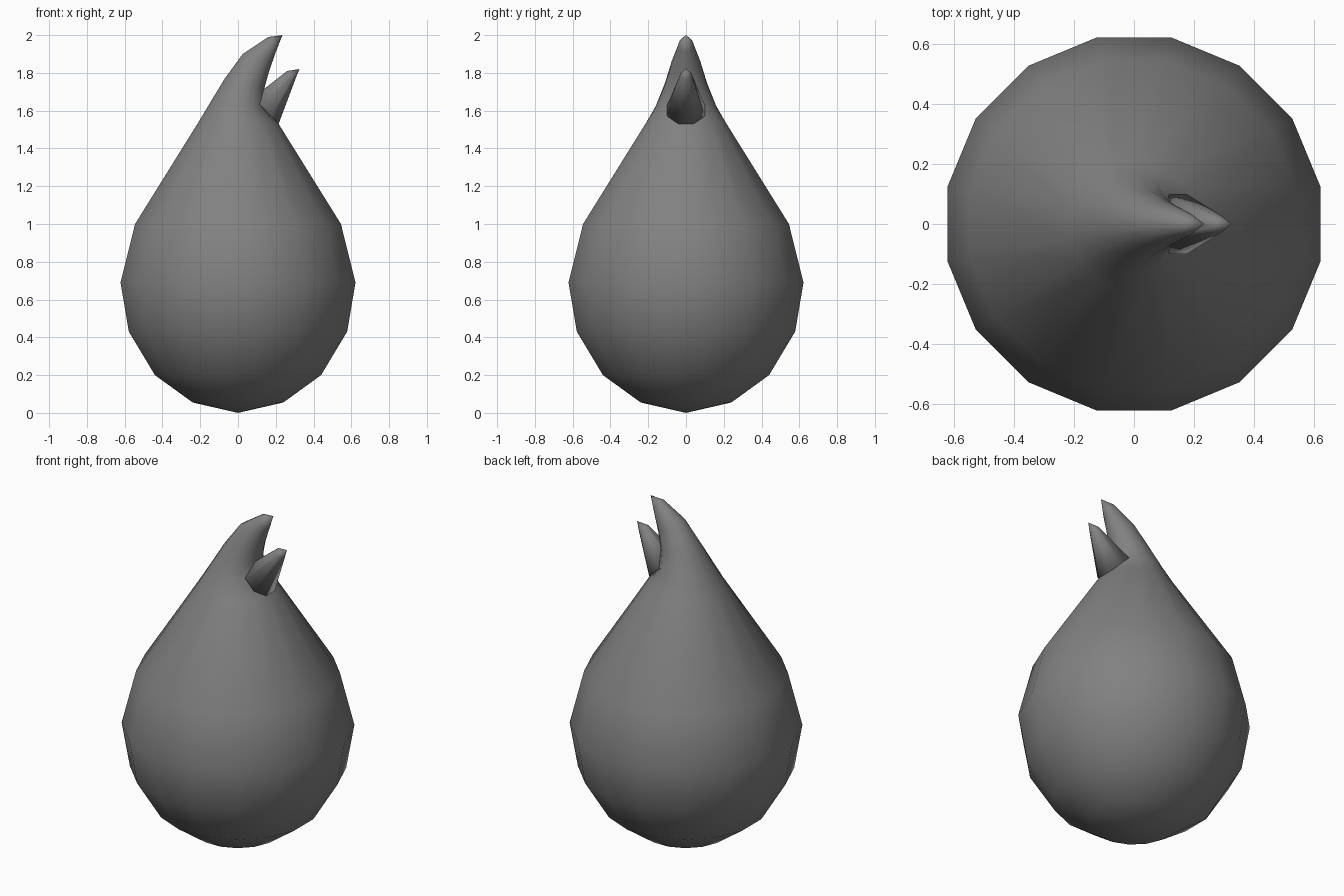
import bpy, bmesh
from math import pi, cos, sin

cube = bpy.data.objects.get("Cube")
if cube:
    bpy.data.objects.remove(cube, do_unlink=True)

grey = bpy.data.materials.new("plain grey")
grey.use_nodes = True
colour = (0.22, 0.22, 0.22, 1)
grey.diffuse_color = colour
bsdf = next(n for n in grey.node_tree.nodes if n.type == 'BSDF_PRINCIPLED')
bsdf.inputs["Base Color"].default_value = colour


def loft(name, rings, start, end, sides):
    """Skin tilted rings (left x, left z, right x, right z, half depth) between two end points."""
    bm = bmesh.new()
    grow = 1 / cos(pi / sides)
    loops = []
    for xl, zl, xr, zr, depth in rings:
        loop = []
        for i in range(sides):
            a = (i + 0.5) * 2 * pi / sides
            c, s = cos(a) * grow / 2, sin(a) * grow
            loop.append(bm.verts.new(((xl + xr) / 2 + c * (xr - xl), depth * s,
                                      (zl + zr) / 2 + c * (zr - zl))))
        loops.append(loop)
    first = bm.verts.new((start[0], 0, start[1]))
    last = bm.verts.new((end[0], 0, end[1]))
    for i in range(sides):
        j = (i + 1) % sides
        bm.faces.new((first, loops[0][j], loops[0][i]))
        for low, high in zip(loops, loops[1:]):
            bm.faces.new((low[i], low[j], high[j], high[i]))
        bm.faces.new((loops[-1][i], loops[-1][j], last))
    bmesh.ops.recalc_face_normals(bm, faces=bm.faces)
    for f in bm.faces:
        f.smooth = True
    mesh = bpy.data.meshes.new(name)
    bm.to_mesh(mesh)
    bm.free()
    mesh.materials.append(grey)
    obj = bpy.data.objects.new(name, mesh)
    bpy.context.collection.objects.link(obj)
    return obj


# Drop-shaped body: level rings, then tilted rings up the bent tip
level = [(0.24, 0.055), (0.44, 0.2), (0.578, 0.43), (0.622, 0.69), (0.545, 1.0)]
body = [(-r, z, r, z, r) for r, z in level]
body += [(-0.215, 1.53, 0.215, 1.53, 0.215),
         (-0.155, 1.63, 0.14, 1.615, 0.16),
         (-0.07, 1.77, 0.14, 1.72, 0.11),
         (0.025, 1.9, 0.165, 1.81, 0.075),
         (0.16, 1.99, 0.2, 1.91, 0.038)]
loft("body", body, (0, 0), (0.235, 2.0), 16)

# Small spike growing out of the side of the tip
spike = [(0.08, 1.67, 0.215, 1.53, 0.1),
         (0.26, 1.81, 0.305, 1.77, 0.028)]
loft("side_spike", spike, (0.14, 1.6), (0.325, 1.82), 8)
